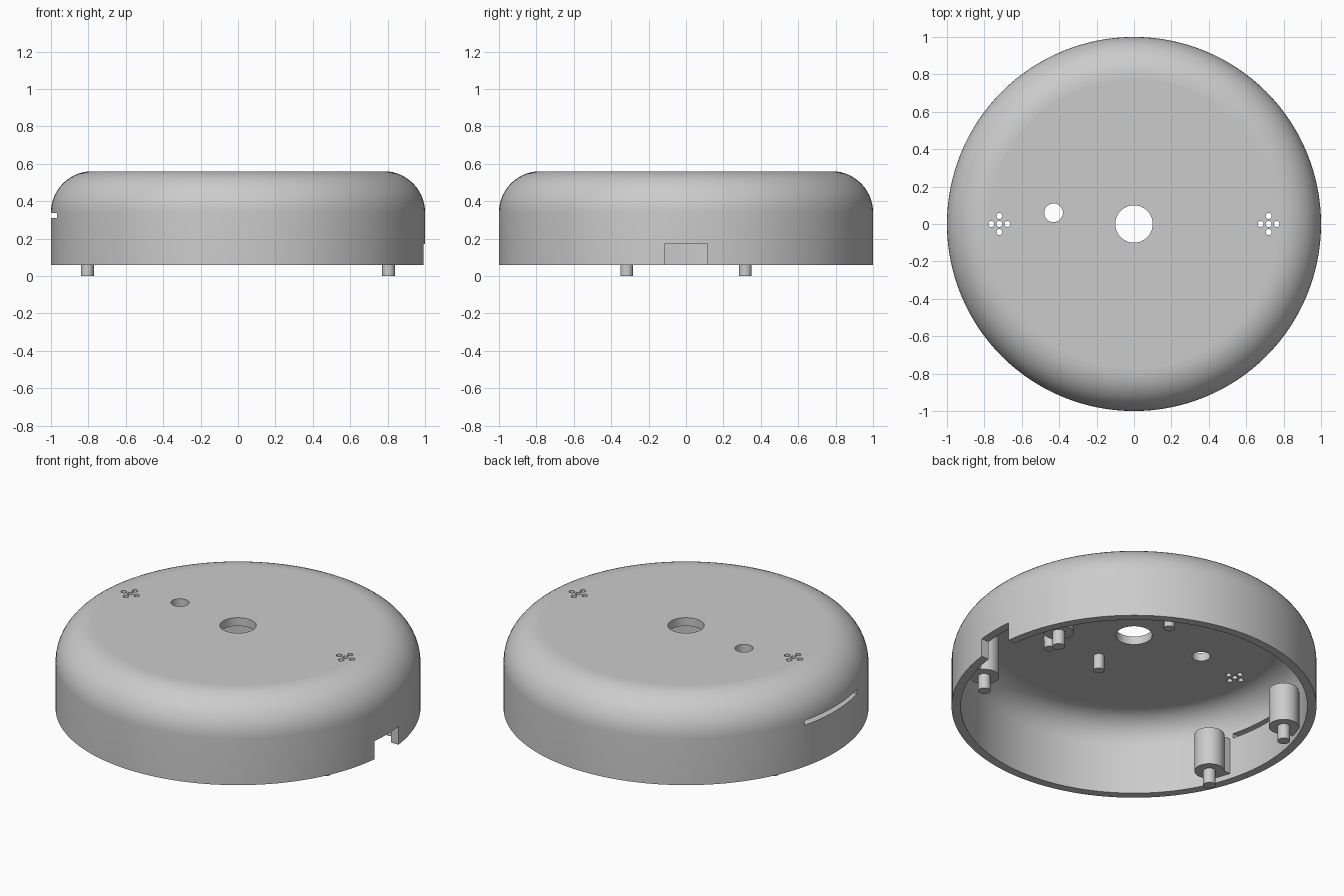
import bpy, bmesh, math
from mathutils import Matrix, Vector

cube = bpy.data.objects.get("Cube")
if cube:
    bpy.data.objects.remove(cube, do_unlink=True)

grey = bpy.data.materials.new("plain_grey")
grey.use_nodes = True
GREY = (0.6, 0.6, 0.6, 1)
grey.diffuse_color = GREY
grey.node_tree.nodes["Principled BSDF"].inputs["Base Color"].default_value = GREY


def make_object(name, bm):
    bmesh.ops.recalc_face_normals(bm, faces=bm.faces)
    mesh = bpy.data.meshes.new(name)
    bm.to_mesh(mesh)
    bm.free()
    mesh.materials.append(grey)
    ob = bpy.data.objects.new(name, mesh)
    bpy.context.collection.objects.link(ob)
    return ob


def add_cylinder(bm, x, y, r, z0, z1, sides=32):
    bmesh.ops.create_cone(bm, cap_ends=True, segments=sides, radius1=r, radius2=r,
                          depth=z1 - z0, matrix=Matrix.Translation((x, y, (z0 + z1) / 2)))


def add_box(bm, low, high):
    low, high = Vector(low), Vector(high)
    size = Matrix.Diagonal((*(high - low), 1))
    bmesh.ops.create_cube(bm, size=1, matrix=Matrix.Translation((low + high) / 2) @ size)


def smooth(ob):
    bpy.ops.object.select_all(action="DESELECT")
    ob.select_set(True)
    bpy.context.view_layer.objects.active = ob
    bpy.ops.object.shade_smooth_by_angle(angle=math.radians(30))
    for face in ob.data.polygons:
        if abs(face.normal.z) > 0.999:
            face.use_smooth = False


# Housing: a hollow lathe with a rounded shoulder
WALL, BEND, RIM, SHOULDER, STEPS, SIDES = 0.05, 0.22, 0.06, 0.34, 14, 128
CEILING = SHOULDER + BEND - WALL


def arc(radius):
    for i in range(STEPS + 1):
        a = math.pi / 2 * i / STEPS
        yield 1 - BEND + radius * math.cos(a), SHOULDER + radius * math.sin(a)


profile = [(1, RIM), *arc(BEND), *reversed(list(arc(BEND - WALL))), (1 - WALL, RIM)]
bm = bmesh.new()
rings = []
for r, z in profile:
    angles = [2 * math.pi * k / SIDES for k in range(SIDES)]
    rings.append([bm.verts.new((r * math.cos(a), r * math.sin(a), z)) for a in angles])
for n, ring in enumerate(rings):
    following = rings[(n + 1) % len(rings)]
    if n == STEPS + 1:
        # Flat top and ceiling
        bm.faces.new(ring)
        bm.faces.new(following)
        continue
    for k in range(SIDES):
        j = (k + 1) % SIDES
        bm.faces.new((ring[k], ring[j], following[j], following[k]))
housing = make_object("housing", bm)

# Openings: centre hole, side hole, two vent crosses, cable notch, side slot
bm = bmesh.new()
add_cylinder(bm, 0, 0, 0.1, 0.4, 0.7, 48)
add_cylinder(bm, -0.43, 0.06, 0.05, 0.4, 0.7)
for side in (-1, 1):
    for dx, dy in ((0, 0), (1, 0), (-1, 0), (0, 1), (0, -1)):
        add_cylinder(bm, side * 0.72 + dx * 0.043, dy * 0.043, 0.016, 0.4, 0.7, 20)
add_box(bm, (0.85, -0.115, 0), (1.1, 0.115, 0.17))
add_box(bm, (-1.1, -0.25, 0.31), (-0.85, 0.25, 0.338))
cutter = make_object("opening_cutter", bm)
cutter.hide_render = True
cut = housing.modifiers.new("openings", "BOOLEAN")
cut.operation, cut.solver, cut.object = "DIFFERENCE", "EXACT", cutter
bpy.context.view_layer.objects.active = housing
bpy.ops.object.modifier_apply(modifier=cut.name)
bpy.data.objects.remove(cutter, do_unlink=True)
smooth(housing)

# Four mounting posts with a web to the wall and a locating pin
for sx, side in ((-1, "right"), (1, "left")):
    for sy, end in ((-1, "front"), (1, "back")):
        x, y = sx * 0.805, sy * 0.317
        bm = bmesh.new()
        add_cylinder(bm, x, y, 0.082, 0.09, 0.32, 40)
        smooth(make_object(f"{end}_{side}_post", bm))
        bm = bmesh.new()
        add_cylinder(bm, x, y, 0.034, 0, 0.12)
        smooth(make_object(f"{end}_{side}_pin", bm))
        bm = bmesh.new()
        inner, outer = sorted((x, sx * 0.91))
        add_box(bm, (inner, y - 0.05, 0.092), (outer, y + 0.05, 0.31))
        make_object(f"{end}_{side}_web", bm)

# Four short pegs hanging from the ceiling
for i, (x, y) in enumerate(((0, -0.3), (0, 0.3), (0.36, -0.29), (0.36, 0.29))):
    bm = bmesh.new()
    add_cylinder(bm, x, y, 0.03, 0.42, CEILING + 0.02, 24)
    smooth(make_object(f"ceiling_peg_{i + 1}", bm))
